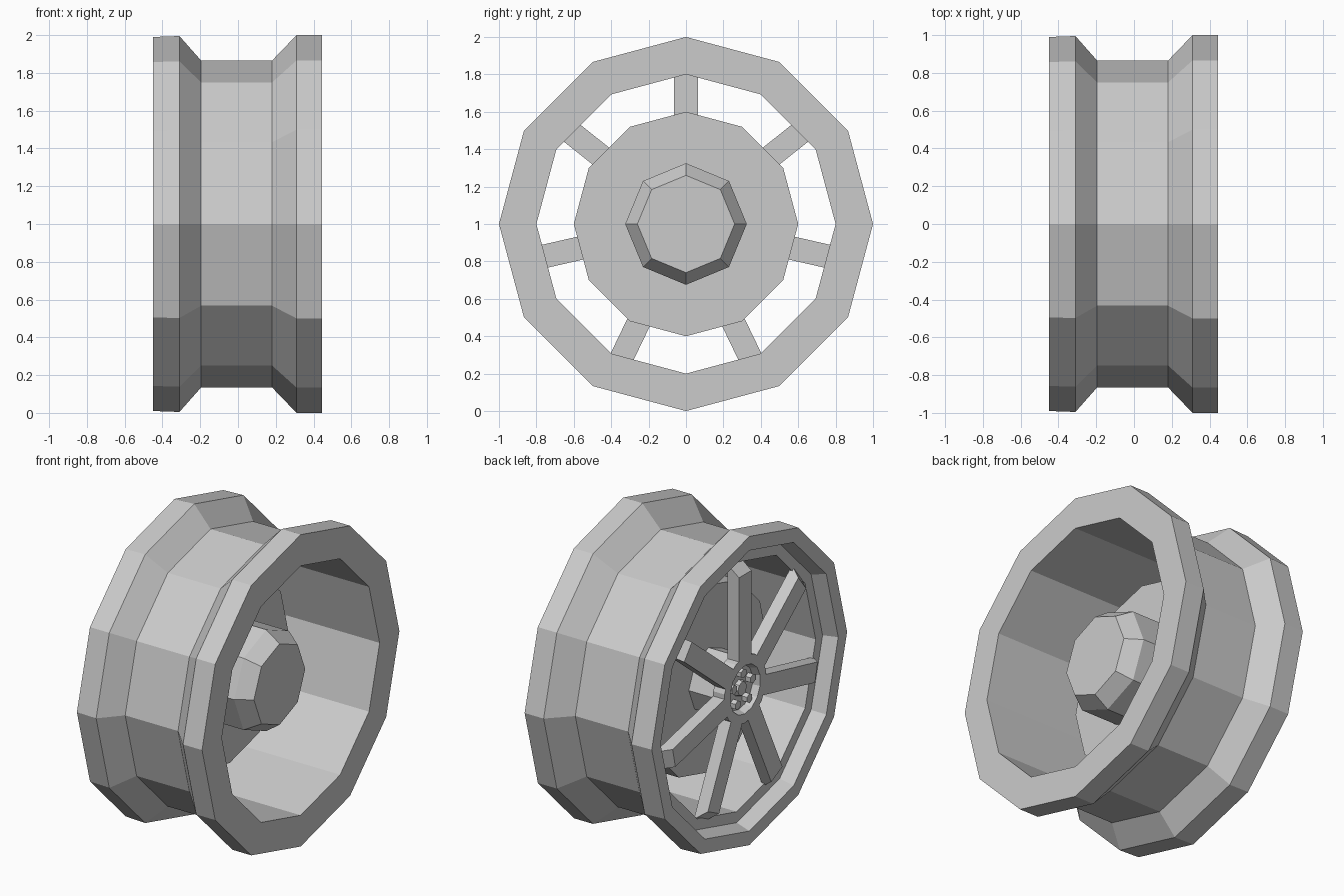
import bpy, bmesh
from math import sin, cos, pi

if "Cube" in bpy.data.objects:
    bpy.data.objects.remove(bpy.data.objects["Cube"])

CZ = 1.0  # axle height


def finish(name, bm):
    bmesh.ops.recalc_face_normals(bm, faces=bm.faces)
    me = bpy.data.meshes.new(name)
    bm.to_mesh(me)
    bm.free()
    ob = bpy.data.objects.new(name, me)
    bpy.context.collection.objects.link(ob)
    return ob


def lathe(name, profile, n, loop=False, cy=0.0, cz=0.0):
    """Turn (x, radius) points about the x axis; cap the ends unless the profile loops."""
    bm = bmesh.new()
    rings = [[bm.verts.new((x, cy + r * sin(2 * pi * k / n), CZ + cz + r * cos(2 * pi * k / n)))
              for k in range(n)] for x, r in profile]
    pairs = list(zip(rings, rings[1:]))
    if loop:
        pairs.append((rings[-1], rings[0]))
    else:
        bm.faces.new(rings[0])
        bm.faces.new(rings[-1])
    for a, b in pairs:
        for k in range(n):
            j = (k + 1) % n
            bm.faces.new((a[k], a[j], b[j], b[k]))
    return finish(name, bm)


def spoke(name, ang, outline, half):
    """Extrude an (x, radius) outline sideways and turn it round the axle."""
    bm = bmesh.new()
    s, c = sin(ang), cos(ang)
    sides = [[bm.verts.new((x, r * s + w * c, CZ + r * c - w * s)) for x, r in outline]
             for w in (-half, half)]
    bm.faces.new(sides[0])
    bm.faces.new(sides[1])
    for k in range(len(outline)):
        j = (k + 1) % len(outline)
        bm.faces.new((sides[0][k], sides[0][j], sides[1][j], sides[1][k]))
    return finish(name, bm)


# Rim: flanges, dropped centre, inner barrel and stepped outer lip
lathe("rim", [(-0.45, 0.99), (-0.31, 0.995), (-0.195, 0.865), (0.18, 0.865),
              (0.31, 1.0), (0.445, 1.0), (0.445, 0.8), (-0.36, 0.8),
              (-0.36, 0.87), (-0.45, 0.9)], 12, loop=True)

# Seven spokes with sloped tips
for i in range(7):
    spoke(f"spoke_{i + 1}", 2 * pi * i / 7,
          [(-0.42, 0.18), (-0.42, 0.74), (-0.34, 0.805), (-0.34, 0.18)], 0.063)

# Spoke centre with a shallow recess
lathe("spoke_centre", [(-0.34, 0.215), (-0.42, 0.215), (-0.42, 0.155), (-0.375, 0.14)], 14)

# Lug nuts and centre cap in the recess
for i in range(5):
    a = 2 * pi * i / 5
    lathe(f"lug_nut_{i + 1}", [(-0.37, 0.03), (-0.41, 0.03)], 6,
          cy=0.1 * sin(a), cz=0.1 * cos(a))
lathe("centre_cap", [(-0.37, 0.055), (-0.40, 0.045)], 8)

# Brake disc
lathe("brake_disc", [(-0.16, 0.6), (-0.06, 0.6)], 12)

# Axle hub with a chamfered inner end
lathe("hub", [(-0.07, 0.325), (0.2, 0.325), (0.295, 0.26)], 8)
lathe("hub_neck", [(-0.345, 0.2), (-0.15, 0.2)], 8)
